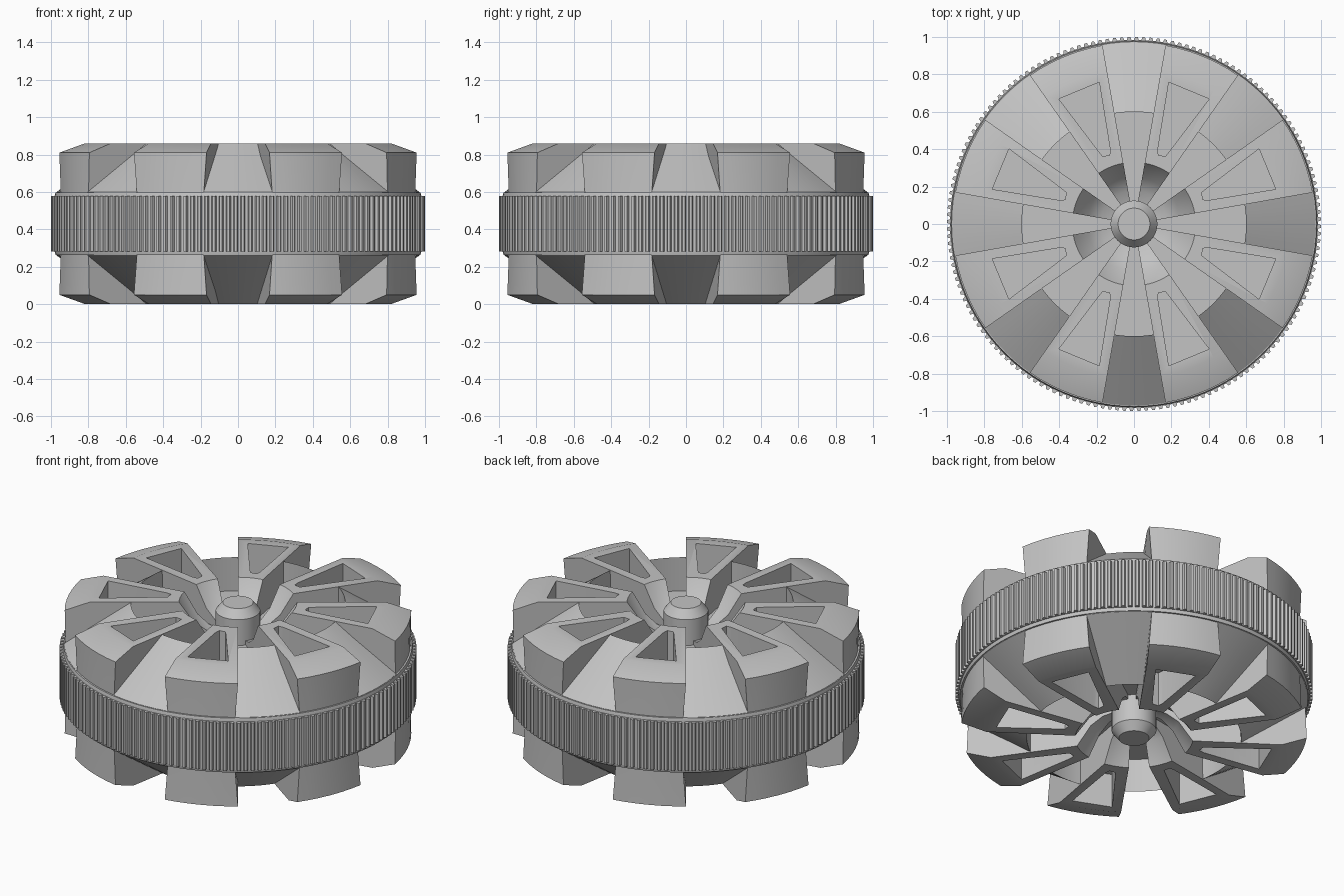
import bpy, bmesh, math
from math import sin, cos, radians

cube = bpy.data.objects.get("Cube")
if cube:
    bpy.data.objects.remove(cube, do_unlink=True)

MID = 0.43       # height of the middle plane
COUNT = 8        # lobes on each side
STEP = 360 / COUNT

grey = bpy.data.materials.new("plain_grey")
grey.use_nodes = True
grey.diffuse_color = (0.55, 0.55, 0.55, 1)
grey.node_tree.nodes["Principled BSDF"].inputs["Base Color"].default_value = (0.55, 0.55, 0.55, 1)


def finish(bm, name):
    bmesh.ops.recalc_face_normals(bm, faces=bm.faces)
    mesh = bpy.data.meshes.new(name)
    bm.to_mesh(mesh)
    bm.free()
    mesh.materials.append(grey)
    ob = bpy.data.objects.new(name, mesh)
    bpy.context.collection.objects.link(ob)
    return ob


def smooth(ob):
    bpy.ops.object.select_all(action='DESELECT')
    ob.select_set(True)
    bpy.context.view_layer.objects.active = ob
    bpy.ops.object.shade_smooth_by_angle(angle=radians(30))


def polar(r, degrees, z):
    a = radians(degrees)
    return (r * cos(a), r * sin(a), z)


def sector(bm, profile, centre, side, steps=6):
    """Sweep a (radius, height, half angle) profile through a wedge."""
    rings = []
    for i in range(steps + 1):
        t = 2 * i / steps - 1
        rings.append([bm.verts.new(polar(r, centre + t * half, MID + side * h))
                      for r, h, half in profile])
    n = len(profile)
    for a, b in zip(rings, rings[1:]):
        for k in range(n):
            m = (k + 1) % n
            bm.faces.new((a[k], a[m], b[m], b[k]))
    bm.faces.new(rings[0])
    bm.faces.new(rings[-1])


def lathe(bm, profile, steps):
    """Closed solid of revolution from (radius, z) points, bottom to top."""
    rings = [[bm.verts.new(polar(r, 360 * i / steps, z)) for i in range(steps)]
             for r, z in profile]
    for a, b in zip(rings, rings[1:]):
        for i in range(steps):
            j = (i + 1) % steps
            bm.faces.new((a[i], a[j], b[j], b[i]))
    bm.faces.new(rings[0])
    bm.faces.new(rings[-1])


def prism(bm, points, z0, z1):
    low = [bm.verts.new((x, y, z0)) for x, y, _ in points]
    high = [bm.verts.new((x, y, z1)) for x, y, _ in points]
    for i in range(len(points)):
        j = (i + 1) % len(points)
        bm.faces.new((low[i], low[j], high[j], high[i]))
    bm.faces.new(low)
    bm.faces.new(high)


# Raised lobes, sloping steeply to the hub, slightly narrower at their foot
lobe = [(0.1, 0, 12.5), (0.965, 0, 11.6), (0.965, 0.17, 11.6), (0.97, 0.38, 12.5),
        (0.83, 0.43, 12.5), (0.33, 0.43, 12.5), (0.25, 0.31, 12.5),
        (0.18, 0.26, 12.5), (0.1, 0.24, 12.5)]
# Slots between lobes: flat floor inside, ramp down to the rim outside
ramp = [(0.1, 0, 11), (0.97, 0, 11), (0.97, 0.17, 11), (0.6, 0.428, 10.2),
        (0.6, 0.22, 10.2), (0.1, 0.22, 10.2)]
# Window outline in each lobe, with a kink on the diagonal side
window = [(0.78, -8.7), (0.78, 8.5), (0.48, 4.6), (0.4, 2.5), (0.39, -3), (0.42, -4.8)]

bm_cut = bmesh.new()
parts = {}
for side, label in ((1, "upper"), (-1, "lower")):
    bm_lobe, bm_ramp = bmesh.new(), bmesh.new()
    for i in range(COUNT):
        centre = (i + 0.5) * STEP
        sector(bm_lobe, lobe, centre, side)
        sector(bm_ramp, ramp, i * STEP, side)
        flip = 1 if i % 2 == 0 else -1
        pts = [polar(r, centre + flip * a, 0) for r, a in window]
        prism(bm_cut, pts, MID + side * 0.22, MID + side * 0.6)
    parts[label] = finish(bm_lobe, label + "_lobes")
    smooth(finish(bm_ramp, label + "_slot_ramps"))

# Cut the window pockets
cutter = finish(bm_cut, "window_cutter")
cutter.hide_render = True
for ob in parts.values():
    mod = ob.modifiers.new("windows", 'BOOLEAN')
    mod.operation = 'DIFFERENCE'
    mod.solver = 'EXACT'
    mod.object = cutter
    bpy.context.view_layer.objects.active = ob
    bpy.ops.object.modifier_apply(modifier=mod.name)
    smooth(ob)
bpy.data.objects.remove(cutter, do_unlink=True)

# Hub with chamfered ends
bm = bmesh.new()
lathe(bm, [(0.085, 0), (0.125, 0.05), (0.125, 2 * MID - 0.05), (0.085, 2 * MID)], 48)
smooth(finish(bm, "hub"))

# Rim flange
bm = bmesh.new()
lathe(bm, [(0.975, MID - 0.168), (0.98, MID - 0.15), (0.98, MID + 0.15), (0.975, MID + 0.168)], 96)
smooth(finish(bm, "rim_flange"))

# Knurled grip band
bm = bmesh.new()
teeth = 160
outline = []
for i in range(teeth):
    for r, t in ((0.984, 0), (0.984, 0.35), (1.0, 0.5), (1.0, 0.85)):
        outline.append(polar(r, 360 * (i + t) / teeth, 0))
prism(bm, outline, MID - 0.148, MID + 0.148)
finish(bm, "knurled_band")
